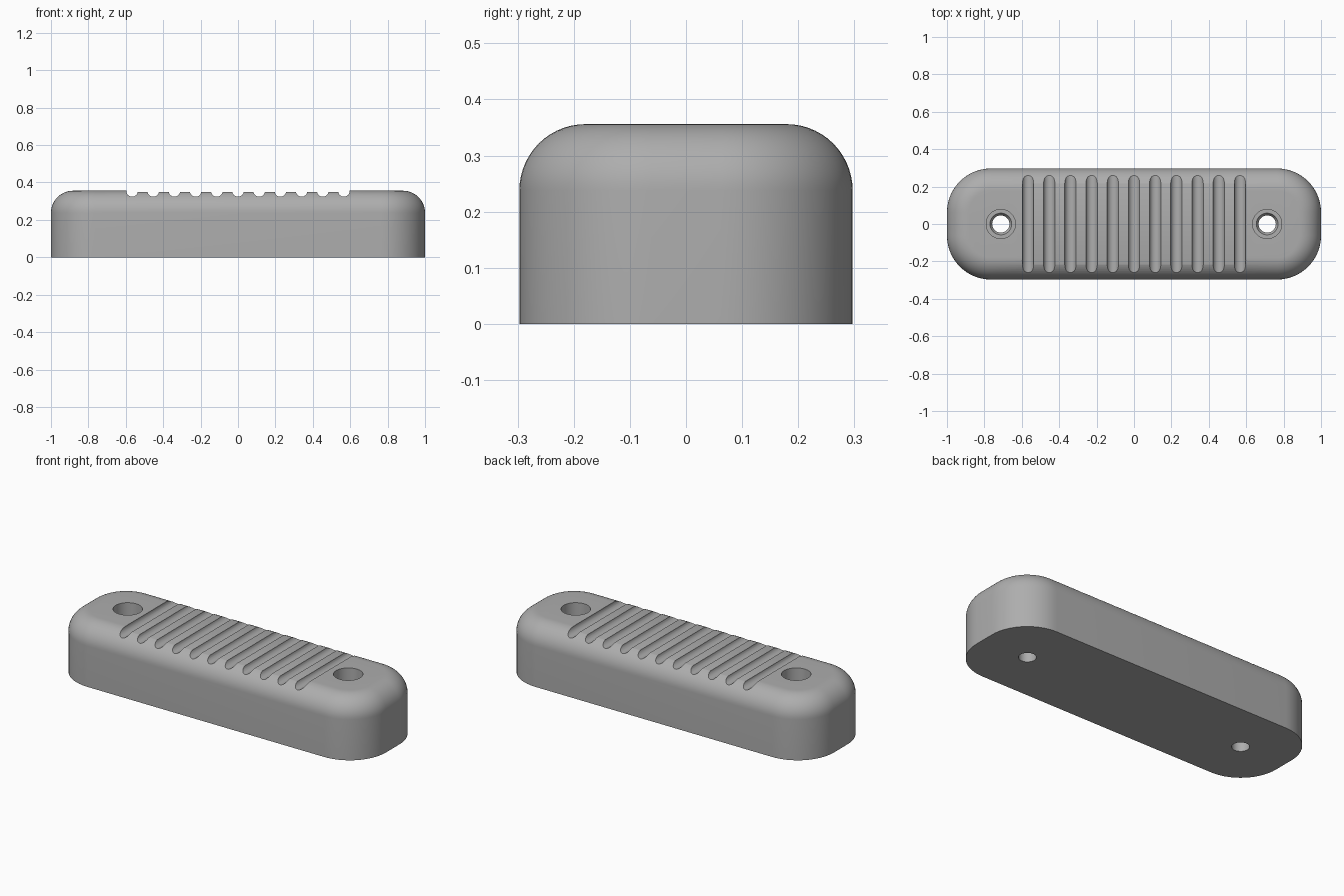
import bpy, bmesh, math

if "Cube" in bpy.data.objects:
    bpy.data.objects.remove(bpy.data.objects["Cube"], do_unlink=True)

HALF_X, HALF_Y, HEIGHT = 1.0, 0.297, 0.356
CORNER, FILLET = 0.235, 0.118
GROOVES, PITCH, GROOVE_R = 11, 0.1133, 0.031
RIB_TOP = 0.35
HOLE_X = 0.712

grey = bpy.data.materials.new("grey")
grey.use_nodes = True
colour = (0.42, 0.42, 0.42, 1)
grey.diffuse_color = colour
grey.node_tree.nodes["Principled BSDF"].inputs["Base Color"].default_value = colour


def outline(inset, z, steps=14):
    """Rounded rectangle shrunk by inset, at height z."""
    r = CORNER - inset
    points = []
    for quarter, (sx, sy) in enumerate([(1, 1), (-1, 1), (-1, -1), (1, -1)]):
        for i in range(steps + 1):
            a = (quarter + i / steps) * math.pi / 2
            points.append((sx * (HALF_X - CORNER) + r * math.cos(a),
                           sy * (HALF_Y - CORNER) + r * math.sin(a), z))
    return points


def loft(name, rings):
    """Closed solid through matching rings, capped at both ends."""
    bm = bmesh.new()
    loops = [[bm.verts.new(p) for p in ring] for ring in rings]
    n = len(loops[0])
    for low, high in zip(loops, loops[1:]):
        for i in range(n):
            j = (i + 1) % n
            bm.faces.new((low[i], low[j], high[j], high[i]))
    bm.faces.new(loops[0][::-1])
    bm.faces.new(loops[-1])
    bmesh.ops.recalc_face_normals(bm, faces=bm.faces)
    mesh = bpy.data.meshes.new(name)
    bm.to_mesh(mesh)
    bm.free()
    obj = bpy.data.objects.new(name, mesh)
    bpy.context.collection.objects.link(obj)
    mesh.materials.append(grey)
    return obj


def circle(x, r, z, n=48):
    return [(x + r * math.cos(2 * math.pi * i / n),
             r * math.sin(2 * math.pi * i / n), z) for i in range(n)]


def groove_ring(x, y, n=32):
    return [(px, y, RIB_TOP + 0.005 + pz) for px, pz, _ in
            ((x + GROOVE_R * math.cos(2 * math.pi * i / n),
              GROOVE_R * math.sin(2 * math.pi * i / n), 0) for i in range(n))]


# Body: straight walls with a rounded top edge
rings = [outline(0, 0)]
for i in range(15):
    a = i / 14 * math.pi / 2
    rings.append(outline(FILLET * (1 - math.cos(a)),
                         HEIGHT - FILLET + FILLET * math.sin(a)))
body = loft("grip_body", rings)

cutters = []

# Shallow recess that lowers the rib tops
end = (GROOVES - 1) / 2 * PITCH + 0.02
recess = [[(-end, -0.4, z), (end, -0.4, z), (end, 0.4, z), (-end, 0.4, z)]
          for z in (RIB_TOP, 0.5)]
cutters.append(loft("rib_recess_cutter", recess))

# Round-bottomed grip grooves running across the top
for k in range(GROOVES):
    x = (k - (GROOVES - 1) / 2) * PITCH
    cutters.append(loft("groove_cutter", [groove_ring(x, -0.4), groove_ring(x, 0.4)]))

# Screw holes: wide bore, tapered seat, narrow through hole
for x in (-HOLE_X, HOLE_X):
    profile = [(0.046, -0.1), (0.046, 0.13), (0.058, 0.15), (0.078, 0.15), (0.078, 0.5)]
    cutters.append(loft("screw_hole_cutter", [circle(x, r, z) for r, z in profile]))

bpy.context.view_layer.objects.active = body
for cutter in cutters:
    cutter.hide_render = True
    cut = body.modifiers.new("cut", "BOOLEAN")
    cut.operation, cut.solver, cut.object = "DIFFERENCE", "EXACT", cutter
    bpy.ops.object.modifier_apply(modifier=cut.name)
for cutter in cutters:
    bpy.data.objects.remove(cutter, do_unlink=True)

# Smooth curves, crisp cut edges
bpy.ops.object.select_all(action="DESELECT")
body.select_set(True)
bpy.ops.object.shade_smooth_by_angle(angle=math.radians(30))
